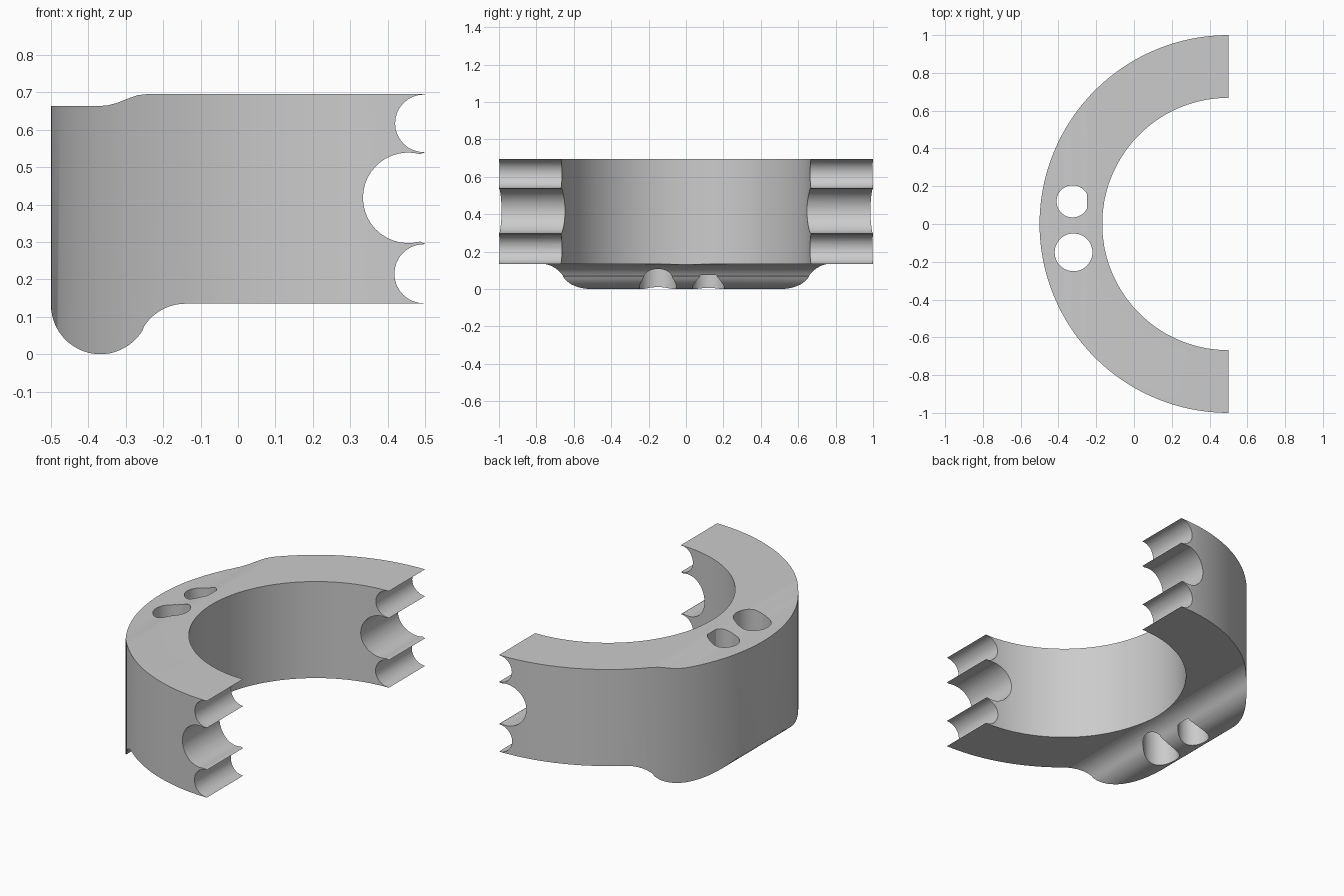
import bpy, bmesh
from math import sin, cos, radians, acos, degrees

if "Cube" in bpy.data.objects:
    bpy.data.objects.remove(bpy.data.objects["Cube"])


def arc(cx, cy, r, a0, a1, n):
    return [(cx + r * cos(radians(a0 + (a1 - a0) * i / n)),
             cy + r * sin(radians(a0 + (a1 - a0) * i / n))) for i in range(n + 1)]


def prism(name, outline, to3d, lo, hi):
    """Extrude a closed 2D outline between two depths."""
    bm = bmesh.new()
    a = [bm.verts.new(to3d(u, v, lo)) for u, v in outline]
    b = [bm.verts.new(to3d(u, v, hi)) for u, v in outline]
    n = len(outline)
    bm.faces.new(a)
    bm.faces.new(b[::-1])
    for i in range(n):
        j = (i + 1) % n
        bm.faces.new((a[j], a[i], b[i], b[j]))
    bmesh.ops.recalc_face_normals(bm, faces=bm.faces)
    me = bpy.data.meshes.new(name)
    bm.to_mesh(me)
    bm.free()
    ob = bpy.data.objects.new(name, me)
    bpy.context.collection.objects.link(ob)
    return ob


def boolean(target, cutter, operation):
    cutter.hide_render = True
    m = target.modifiers.new(cutter.name, 'BOOLEAN')
    m.object, m.operation, m.solver = cutter, operation, 'EXACT'
    bpy.context.view_layer.objects.active = target
    bpy.ops.object.modifier_apply(modifier=m.name)
    bpy.data.objects.remove(cutter, do_unlink=True)


def vertical(u, v, d):
    return (u, v, d)


def sideways(u, v, d):
    return (u, d, v)


# Half ring, slightly overlong at the open ends
ring = arc(0.5, 0, 1.0, 89, 271, 72) + arc(0.5, 0, 0.668, 271, 89, 72)
body = prism("half_ring_body", ring, vertical, -0.1, 0.9)

# Side profile: stepped top, three end notches, rounded lip underneath
top_step = [(-0.6, 0.663), (-0.375, 0.663), (-0.35, 0.665), (-0.325, 0.671),
            (-0.295, 0.683), (-0.27, 0.692), (-0.245, 0.695)]
profile = (top_step + [(0.5, 0.695)]
           + arc(0.497, 0.617, 0.077, 90, 270, 16)
           + [(0.5, 0.539)]
           + arc(0.455, 0.418, 0.121, 75, 285, 24)
           + [(0.5, 0.295)]
           + arc(0.497, 0.215, 0.079, 90, 270, 16)
           + [(0.5, 0.135)]
           + arc(-0.14, 0.003, 0.132, 90, 150, 10)
           + arc(-0.368, 0.132, 0.132, -29, -180, 24)
           + [(-0.5, 0.25), (-0.6, 0.25)])
boolean(body, prism("side_profile", profile, sideways, -1.2, 1.2), 'INTERSECT')

# Round hole and D-shaped hole through the thick side
boolean(body, prism("round_hole", arc(-0.32, -0.15, 0.1, 0, 352.5, 47),
                    vertical, -0.2, 1), 'DIFFERENCE')
flat = degrees(acos(0.075 / 0.085))
boolean(body, prism("flat_sided_hole", arc(-0.325, 0.12, 0.085, flat, 360 - flat, 40),
                    vertical, -0.2, 1), 'DIFFERENCE')

# Smooth curved walls, keep edges sharp
body.select_set(True)
bpy.context.view_layer.objects.active = body
bpy.ops.object.shade_smooth_by_angle(angle=radians(30))
